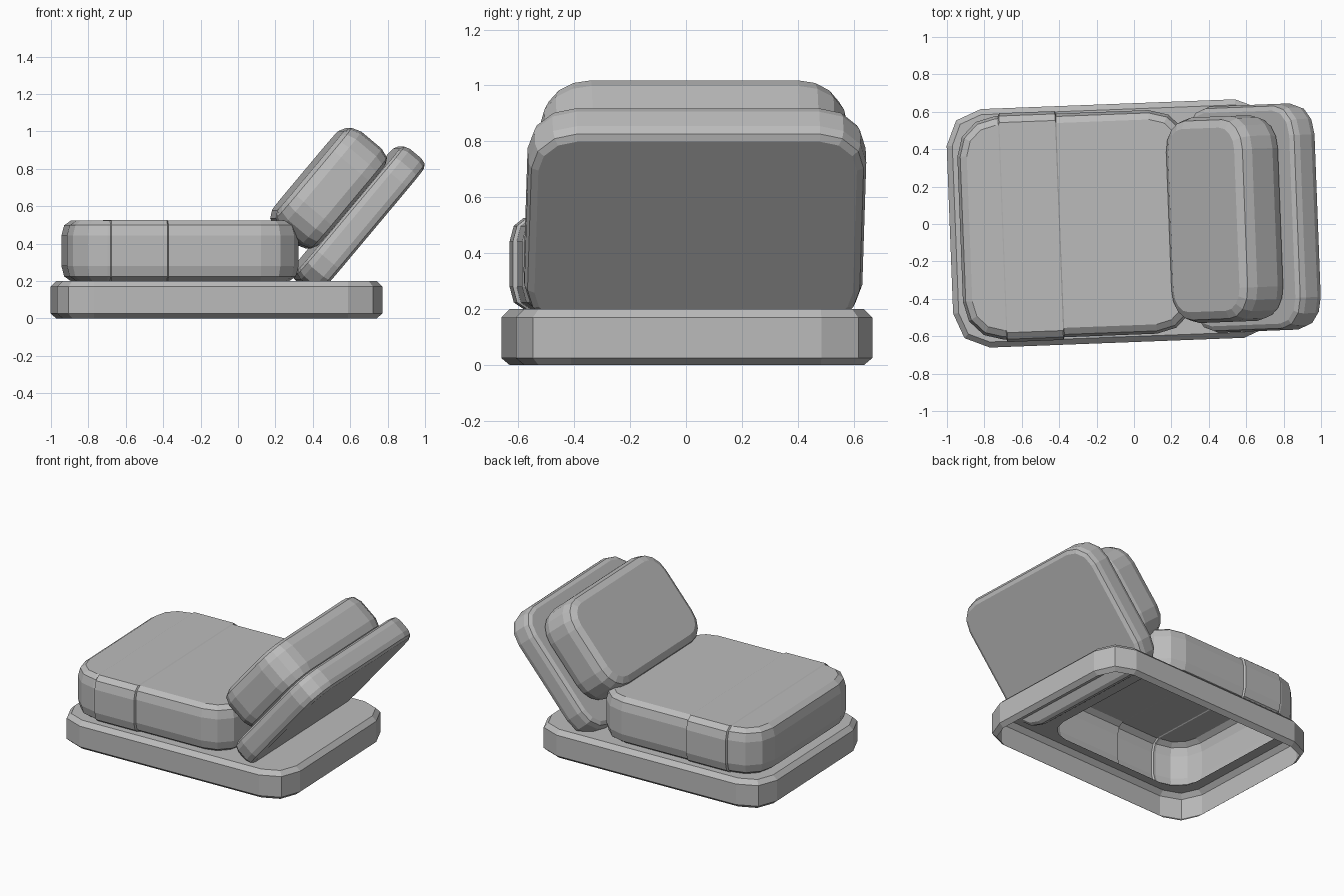
import bpy, bmesh, math
from mathutils import Matrix, Vector

if "Cube" in bpy.data.objects:
    bpy.data.objects.remove(bpy.data.objects["Cube"])

grey = bpy.data.materials.new("plain grey")
grey.use_nodes = True
grey.diffuse_color = (0.5, 0.5, 0.5, 1)
grey.node_tree.nodes["Principled BSDF"].inputs["Base Color"].default_value = grey.diffuse_color

# The whole lounger is turned slightly on the floor
YAW = Matrix.Translation((-0.115, 0.003, 0)) @ Matrix.Rotation(math.radians(2.2), 4, "Z")
FLAT = YAW @ Matrix.Translation((0.115, 0, 0))
TILTED = FLAT @ Matrix.Rotation(math.radians(-50), 4, "Y")


def outline(bm, x0, x1, half_y, radius, segments, inset, z):
    """Ring of vertices around a rounded rectangle."""
    r = radius - inset
    cx, hx = (x0 + x1) / 2, (x1 - x0) / 2
    ring = []
    for quarter, (sx, sy) in enumerate([(1, 1), (-1, 1), (-1, -1), (1, -1)]):
        for i in range(segments + 1):
            a = (quarter + i / segments) * math.pi / 2
            ring.append(bm.verts.new((cx + sx * (hx - radius) + r * math.cos(a),
                                      sy * (half_y - radius) + r * math.sin(a), z)))
    return ring


def slab(bm, shape, profile, bottom=True, top=True):
    """Stack outlines along a profile of (inset, height) pairs."""
    rings = [outline(bm, *shape, inset, z) for inset, z in profile]
    for low, high in zip(rings, rings[1:]):
        for i in range(len(low)):
            j = (i + 1) % len(low)
            bm.faces.new((low[i], low[j], high[j], high[i]))
    if bottom:
        bm.faces.new(rings[0][::-1])
    if top:
        bm.faces.new(rings[-1])
    return rings


def finish(bm, name, frame):
    mesh = bpy.data.meshes.new(name)
    bm.transform(frame)
    bm.to_mesh(mesh)
    bm.free()
    mesh.materials.append(grey)
    bpy.context.collection.objects.link(bpy.data.objects.new(name, mesh))


def soft_profile(z0, z1, inset, drop):
    """Rounded edge profile, the same above and below."""
    low = [(inset, z0), (inset * 0.3, z0 + drop * 0.3), (0, z0 + drop)]
    return low + [(i, z0 + z1 - z) for i, z in reversed(low)]


seat_shape = (-0.93, 0.31, 0.598, 0.21, 3)
seat_profile = soft_profile(0.2, 0.522, 0.05, 0.08)

# Base: hollow tray, open below, its top cut out under the seat
bm = bmesh.new()
rings = slab(bm, (-0.985, 0.755, 0.638, 0.19, 2),
             [(0.03, 0), (0, 0.025), (0, 0.17), (0.03, 0.2)], bottom=False, top=False)
hole = outline(bm, *seat_shape, *seat_profile[0])
edges = []
for ring in (rings[-1], hole):
    for a, b in zip(ring, ring[1:] + ring[:1]):
        edges.append(bm.edges.get((a, b)) or bm.edges.new((a, b)))
bmesh.ops.triangle_fill(bm, use_beauty=True, edges=edges, normal=Vector((0, 0, 1)))
finish(bm, "base", FLAT)

# Seat cushion with a slightly raised band across it
bm = bmesh.new()
slab(bm, seat_shape, seat_profile, bottom=False)
band = (-0.705, -0.395)
for cut in (band[0], band[0] + 0.006, band[1] - 0.006, band[1]):
    bmesh.ops.bisect_plane(bm, geom=bm.verts[:] + bm.edges[:] + bm.faces[:],
                           plane_co=(cut, 0, 0), plane_no=(1, 0, 0))
for v in bm.verts:
    if band[0] + 0.003 < v.co.x < band[1] - 0.003:
        v.co.y += math.copysign(0.014, v.co.y)
        if v.co.z > 0.5:
            v.co.z += 0.004
finish(bm, "seat_cushion", FLAT)

# Reclined back board, its lower end sunk into the base
bm = bmesh.new()
slab(bm, (0.365, 1.275, 0.605, 0.17, 3), soft_profile(-0.235, -0.065, 0.035, 0.045))
finish(bm, "back_board", TILTED)

# Pillow lying on the back board
bm = bmesh.new()
slab(bm, (0.51, 1.18, 0.55, 0.18, 4), soft_profile(-0.07, 0.222, 0.06, 0.075))
finish(bm, "back_pillow", TILTED)
